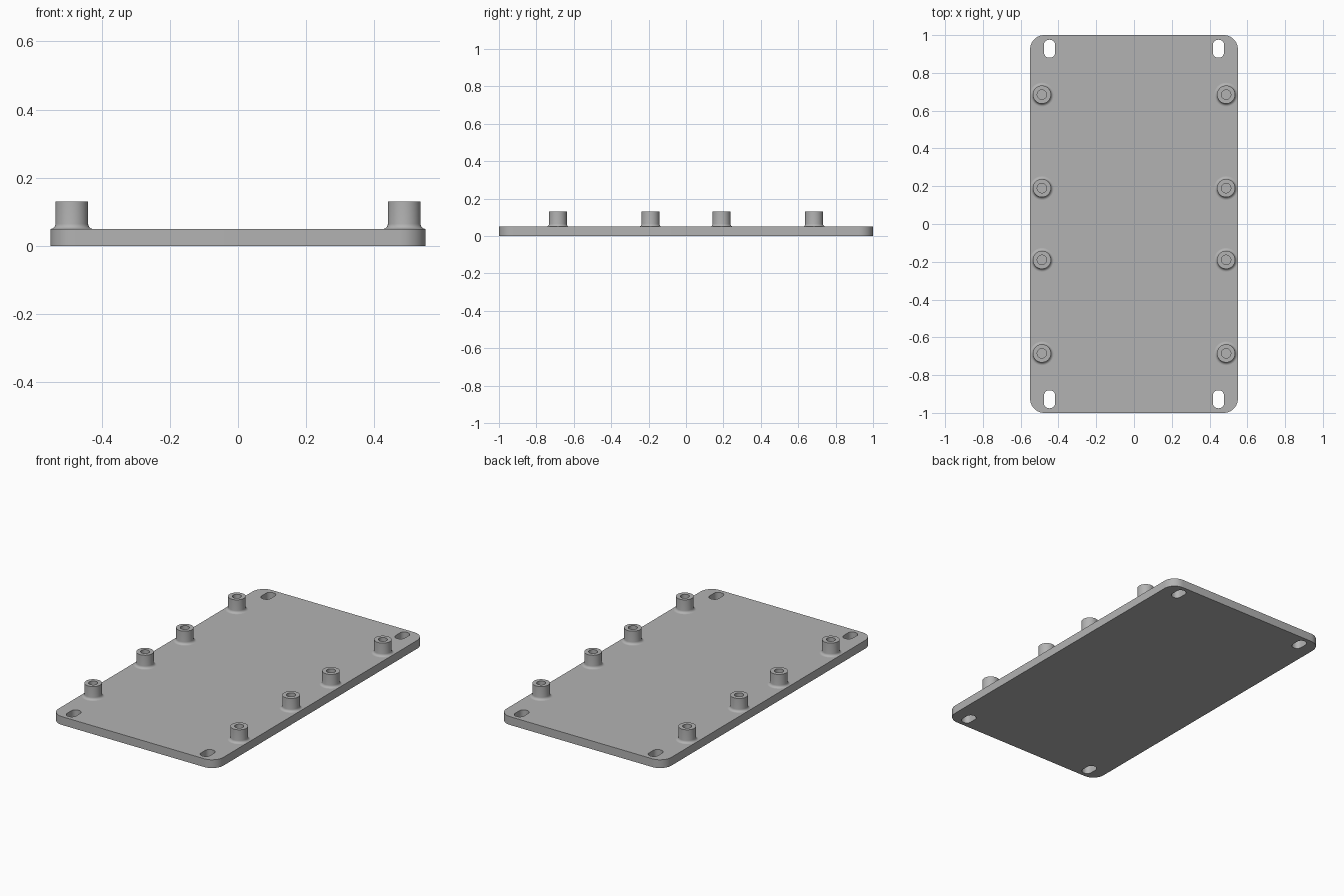
import bpy
import bmesh
from math import cos, sin, pi, radians

if "Cube" in bpy.data.objects:
    bpy.data.objects.remove(bpy.data.objects["Cube"], do_unlink=True)

THICK = 0.05
POST_TOP = 0.13

grey = bpy.data.materials.new("plain grey")
grey.use_nodes = True
colour = (0.45, 0.45, 0.45, 1)
grey.diffuse_color = colour
grey.node_tree.nodes["Principled BSDF"].inputs["Base Color"].default_value = colour


def add_object(name, bm):
    mesh = bpy.data.meshes.new(name)
    bm.to_mesh(mesh)
    bm.free()
    mesh.materials.append(grey)
    obj = bpy.data.objects.new(name, mesh)
    bpy.context.collection.objects.link(obj)
    bpy.ops.object.select_all(action="DESELECT")
    obj.select_set(True)
    bpy.context.view_layer.objects.active = obj
    bpy.ops.object.shade_smooth_by_angle(angle=radians(30))
    return obj


def rounded_rect(cx, cy, width, length, r, steps=10):
    points = []
    for quarter, (sx, sy) in enumerate([(1, 1), (-1, 1), (-1, -1), (1, -1)]):
        for i in range(steps + 1):
            a = (quarter + i / steps) * pi / 2
            points.append((cx + sx * (width / 2 - r) + r * cos(a),
                           cy + sy * (length / 2 - r) + r * sin(a)))
    return points


# Plate: rounded outline with four slots, filled and extruded
curve = bpy.data.curves.new("plate_outline", "CURVE")
curve.dimensions = "2D"
curve.fill_mode = "BOTH"
curve.extrude = THICK / 2
outlines = [rounded_rect(0, 0, 1.1, 2, 0.075)]
outlines += [rounded_rect(x, y, 0.06, 0.095, 0.028)
             for x in (-0.447, 0.447) for y in (-0.928, 0.928)]
for outline in outlines:
    spline = curve.splines.new("POLY")
    spline.points.add(len(outline) - 1)
    for point, (x, y) in zip(spline.points, outline):
        point.co = (x, y, 0, 1)
    spline.use_cyclic_u = True
helper = bpy.data.objects.new("plate_outline", curve)
bpy.context.collection.objects.link(helper)
graph = bpy.context.evaluated_depsgraph_get()
filled = bpy.data.meshes.new_from_object(helper.evaluated_get(graph))
bm = bmesh.new()
bm.from_mesh(filled)
bpy.data.objects.remove(helper)
bpy.data.meshes.remove(filled)
bmesh.ops.remove_doubles(bm, verts=bm.verts, dist=0.0001)
bmesh.ops.translate(bm, verts=bm.verts, vec=(0, 0, THICK / 2))
bmesh.ops.recalc_face_normals(bm, faces=bm.faces)
add_object("plate", bm)


# Standoff: turned profile with a filleted foot and a blind screw hole
def standoff(name, x, y):
    outer, hole, fillet = 0.048, 0.025, 0.015
    profile = [(0, THICK + 0.001), (hole, THICK + 0.001), (hole, POST_TOP), (outer, POST_TOP)]
    for i in range(7):
        a = i / 6 * pi / 2
        profile.append((outer + fillet * (1 - cos(a)), THICK + fillet * (1 - sin(a))))
    bm = bmesh.new()
    verts = [bm.verts.new((r, 0, z)) for r, z in profile]
    edges = [bm.edges.new(pair) for pair in zip(verts, verts[1:])]
    bmesh.ops.spin(bm, geom=verts + edges, cent=(0, 0, 0), axis=(0, 0, 1),
                   angle=2 * pi, steps=40)
    bmesh.ops.remove_doubles(bm, verts=bm.verts, dist=0.0001)
    bmesh.ops.recalc_face_normals(bm, faces=bm.faces)
    # The open surface must face up
    if sum(f.normal.z * f.calc_area() for f in bm.faces) < 0:
        bmesh.ops.reverse_faces(bm, faces=bm.faces)
    add_object(name, bm).location = (x, y, 0)


rows = {"front": -0.685, "mid_front": -0.19, "mid_back": 0.19, "back": 0.685}
for side, x in (("left", 0.4875), ("right", -0.4875)):
    for row, y in rows.items():
        standoff(f"standoff_{row}_{side}", x, y)
